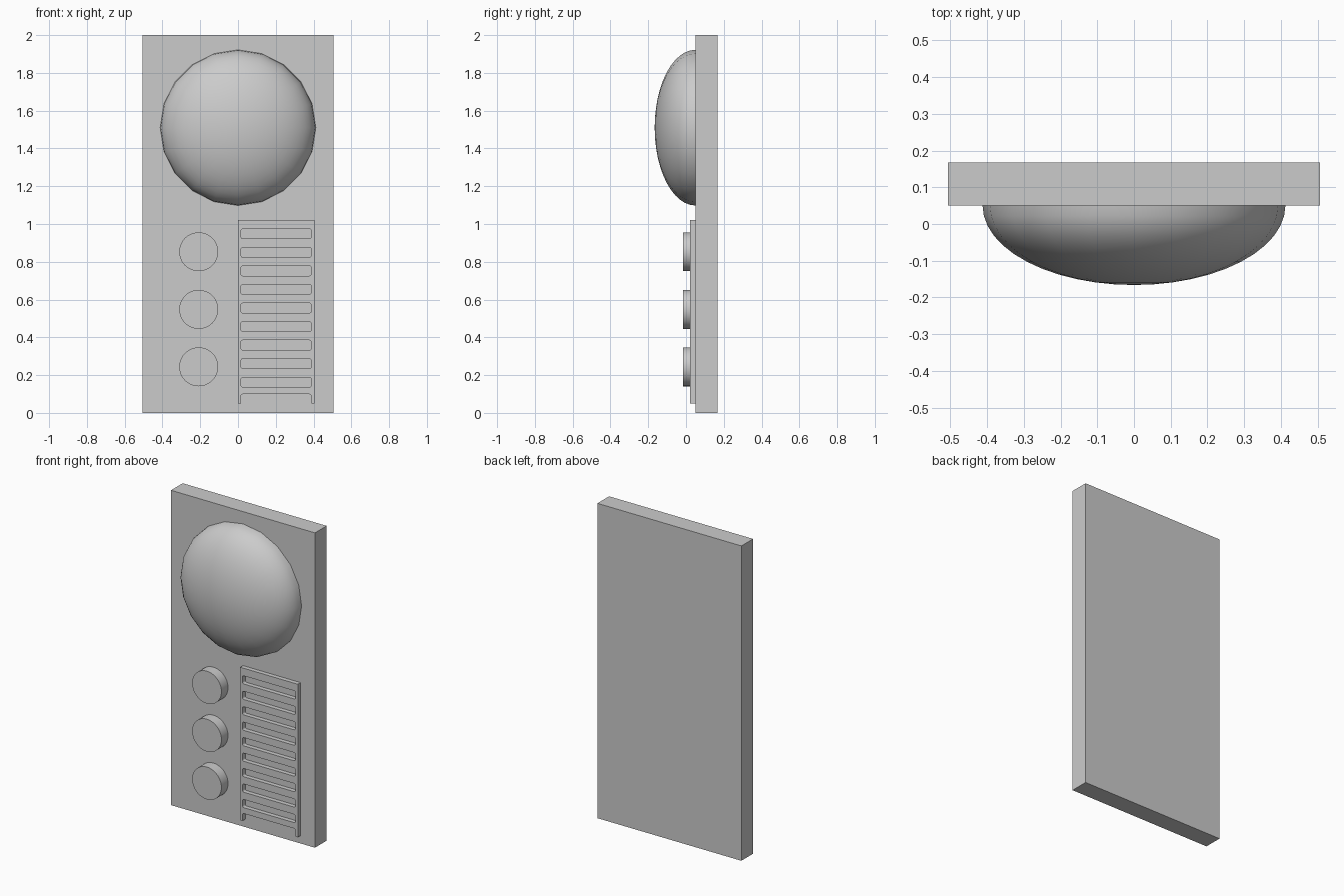
import bpy, bmesh, math
from mathutils import Matrix

if "Cube" in bpy.data.objects:
    bpy.data.objects.remove(bpy.data.objects["Cube"])

FACE = 0.05  # y of the panel's front face


def new_object(name, bm):
    mesh = bpy.data.meshes.new(name)
    bmesh.ops.recalc_face_normals(bm, faces=bm.faces)
    bm.to_mesh(mesh)
    bm.free()
    ob = bpy.data.objects.new(name, mesh)
    bpy.context.collection.objects.link(ob)
    return ob


def select_only(ob):
    bpy.ops.object.select_all(action='DESELECT')
    ob.select_set(True)
    bpy.context.view_layer.objects.active = ob


def smooth(ob, angle=40):
    select_only(ob)
    bpy.ops.object.shade_smooth_by_angle(angle=math.radians(angle))


# Back panel
bm = bmesh.new()
bmesh.ops.create_cube(bm, size=1)
bmesh.ops.scale(bm, vec=(1.012, 0.117, 2), verts=bm.verts)
bmesh.ops.translate(bm, vec=(0, FACE + 0.0585, 1), verts=bm.verts)
new_object("back_panel", bm)

# Flattened half-sphere dome, pole facing forward
bm = bmesh.new()
bmesh.ops.create_uvsphere(bm, u_segments=20, v_segments=24, radius=1)
bmesh.ops.delete(bm, geom=[v for v in bm.verts if v.co.z < -0.01], context='VERTS')
bmesh.ops.rotate(bm, matrix=Matrix.Rotation(math.pi / 2, 3, 'X'), verts=bm.verts)
bmesh.ops.scale(bm, vec=(0.412, 0.216, 0.412), verts=bm.verts)
bmesh.ops.translate(bm, vec=(0, FACE, 1.51), verts=bm.verts)
bmesh.ops.holes_fill(bm, edges=bm.edges)
smooth(new_object("dome", bm))

# Three round buttons
for i, z in enumerate((0.244, 0.548, 0.853)):
    bm = bmesh.new()
    bmesh.ops.create_cone(bm, cap_ends=True, segments=48, radius1=0.103,
                          radius2=0.103, depth=0.066)
    bmesh.ops.rotate(bm, matrix=Matrix.Rotation(math.pi / 2, 3, 'X'), verts=bm.verts)
    bmesh.ops.translate(bm, vec=(-0.208, FACE - 0.033, z), verts=bm.verts)
    smooth(new_object(f"button_{i + 1}", bm))


# Grille plate: outline with rounded slots, extruded
def corner(cx, cz, r, start):
    return [(cx + r * math.cos(a), cz + r * math.sin(a))
            for a in (math.radians(start + s) for s in (0, 30, 60, 90))]


def slot(x0, x1, z0, z1, r=0.01):
    return (corner(x1 - r, z1 - r, r, 0) + corner(x0 + r, z1 - r, r, 90)
            + corner(x0 + r, z0 + r, r, 180) + corner(x1 - r, z0 + r, r, 270))


X0, X1 = 0.016, 0.388
# The lowest slot is open at the bottom edge
notch = corner(X1 - 0.01, 0.089, 0.01, 0) + corner(X0 + 0.01, 0.089, 0.01, 90)
loops = [[(0.405, 0.05), (0.405, 1.022), (0, 1.022), (0, 0.05), (X0, 0.05)]
         + notch[::-1] + [(X1, 0.05)]]
for i in range(9):
    top = 0.974 - 0.0982 * i
    loops.append(slot(X0, X1, top - 0.052, top))

curve = bpy.data.curves.new("grille", 'CURVE')
curve.dimensions = '2D'
curve.fill_mode = 'BOTH'
curve.extrude = 0.014
for pts in loops:
    s = curve.splines.new('POLY')
    s.points.add(len(pts) - 1)
    for p, (x, z) in zip(s.points, pts):
        p.co = (x, z, 0, 1)
    s.use_cyclic_u = True
    s.use_smooth = False
grille = bpy.data.objects.new("grille", curve)
bpy.context.collection.objects.link(grille)
grille.rotation_euler = (math.pi / 2, 0, 0)
grille.location = (0, FACE - 0.014, 0)
select_only(grille)
bpy.ops.object.convert(target='MESH')
